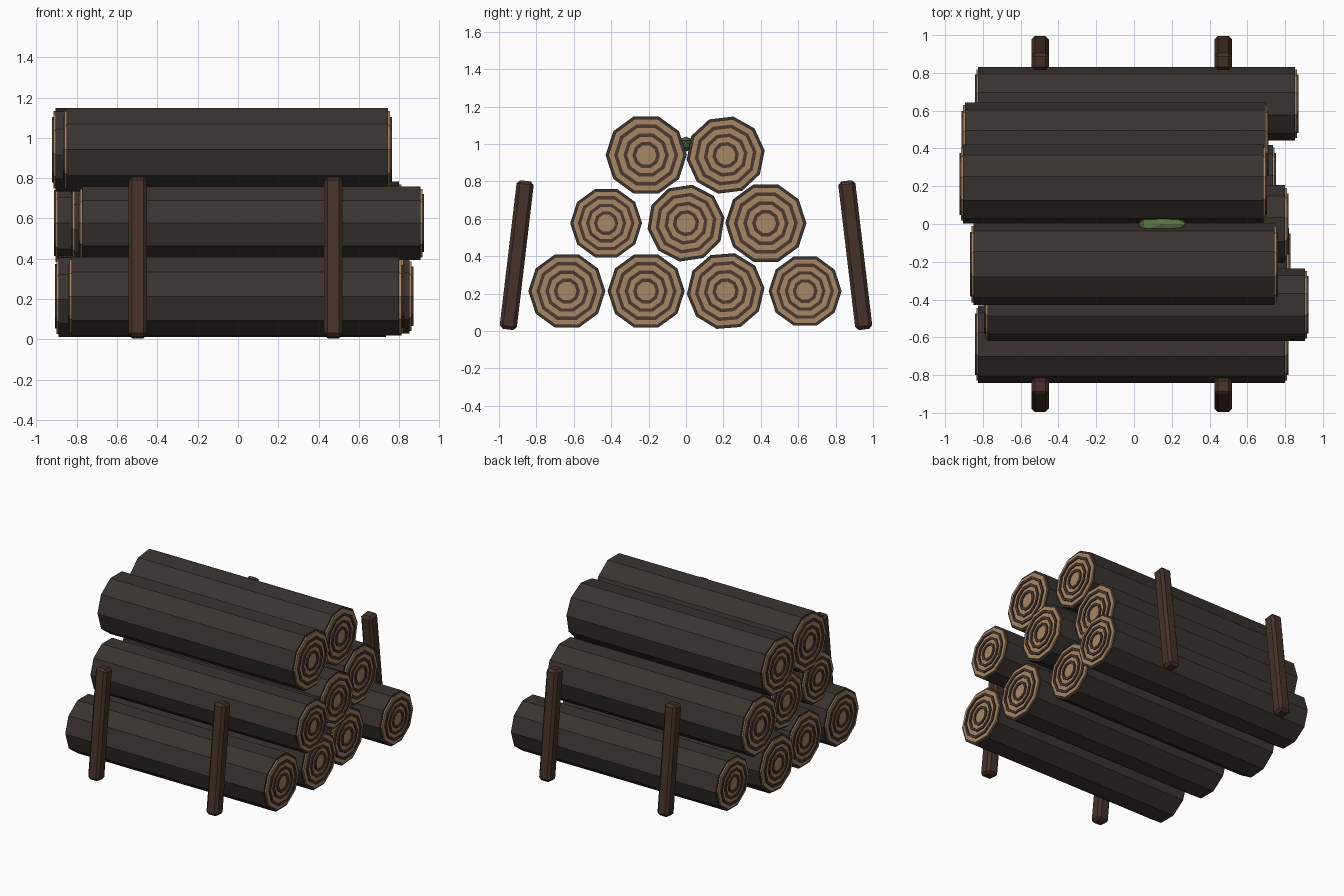
import bpy, bmesh, math
from mathutils import Vector

if "Cube" in bpy.data.objects:
    bpy.data.objects.remove(bpy.data.objects["Cube"])


def material(name, rgb):
    m = bpy.data.materials.new(name)
    m.diffuse_color = (*rgb, 1)
    m.use_nodes = True
    m.node_tree.nodes["Principled BSDF"].inputs["Base Color"].default_value = m.diffuse_color
    return m


BARK = material("bark", (0.042, 0.034, 0.030))
WOOD = material("cut_wood", (0.38, 0.245, 0.13))
RING = material("growth_ring", (0.075, 0.04, 0.03))
POST = material("post_wood", (0.06, 0.032, 0.023))
MOSS = material("moss", (0.10, 0.18, 0.05))


def finish(bm, name, mats):
    bmesh.ops.recalc_face_normals(bm, faces=bm.faces)
    me = bpy.data.meshes.new(name)
    bm.to_mesh(me)
    bm.free()
    for m in mats:
        me.materials.append(m)
    ob = bpy.data.objects.new(name, me)
    bpy.context.collection.objects.link(ob)
    return ob


SIDES = 10
# Half profile of a log end: (radius fraction, distance past the bark end)
END = [(1, 0), (0.93, 0), (0.93, 0.010), (0.79, 0.010)]
END_MATS = [0, 1, 1]
for outer, inner, nxt in ((0.79, 0.70, 0.56), (0.56, 0.47, 0.34), (0.34, 0.25, 0)):
    END += [(outer, 0.018), (inner, 0.018), (inner, 0.010)]
    END_MATS += [2, 2, 2]
    if nxt:
        END.append((nxt, 0.010))
        END_MATS.append(1)


def log(name, y, z, r, x0, x1, phase):
    # Bark tube and both ringed ends lathed in one run along x
    bm = bmesh.new()
    prof = [(f * r, x0 - d) for f, d in reversed(END)] + [(f * r, x1 + d) for f, d in END]
    mats = END_MATS[::-1] + [0] + END_MATS
    loops = []
    for rad, x in prof:
        loops.append([bm.verts.new((x, y + rad * math.cos(phase + math.tau * k / SIDES),
                                    z + rad * math.sin(phase + math.tau * k / SIDES)))
                      for k in range(SIDES)])
    for a, b, m in zip(loops, loops[1:], mats):
        for k in range(SIDES):
            n = (k + 1) % SIDES
            bm.faces.new((a[k], a[n], b[n], b[k])).material_index = m
    for lp in (loops[0], loops[-1]):
        bm.faces.new(lp).material_index = 1
    finish(bm, name, (BARK, WOOD, RING))


# Logs: y, z, radius, bark start, bark end, rotation
LOGS = {
    "bottom_log": [(-0.637, 0.214, 0.206, -0.825, 0.80, 0),
                   (-0.213, 0.214, 0.206, -0.82, 0.81, 0),
                   (0.212, 0.214, 0.208, -0.89, 0.735, 0.08),
                   (0.637, 0.214, 0.195, -0.825, 0.852, 0)],
    "middle_log": [(-0.427, 0.577, 0.192, -0.775, 0.905, 0),
                   (0.0, 0.577, 0.208, -0.81, 0.80, 0.15),
                   (0.427, 0.577, 0.217, -0.895, 0.695, 0)],
    "top_log": [(-0.213, 0.941, 0.217, -0.85, 0.745, 0),
                (0.212, 0.941, 0.210, -0.905, 0.685, 0.12)],
}
for row, specs in LOGS.items():
    for i, s in enumerate(specs):
        log(f"{row}_{i + 1}", *s)

# Four chamfered stakes leaning in towards the stack
for side, sname in ((-1, "front"), (1, "back")):
    for x, xname in ((-0.497, "left"), (0.473, "right")):
        bm = bmesh.new()
        bmesh.ops.create_cube(bm, size=1)
        bmesh.ops.scale(bm, vec=(0.092, 0.092, 0.80), verts=bm.verts)
        bmesh.ops.bevel(bm, geom=bm.edges[:], offset=0.018, segments=1, affect='EDGES')
        ob = finish(bm, f"{sname}_{xname}_stake", (POST,))
        ob.location = (x, side * 0.905, 0.406)
        ob.rotation_euler.x = side * math.atan2(0.09, 0.76)

# Moss tuft in the groove between the top logs
bm = bmesh.new()
bmesh.ops.create_icosphere(bm, subdivisions=1, radius=1)
bmesh.ops.scale(bm, vec=(0.14, 0.06, 0.04), verts=bm.verts)
bmesh.ops.translate(bm, vec=Vector((0.15, 0, 1.0)), verts=bm.verts)
finish(bm, "moss_tuft", (MOSS,))
